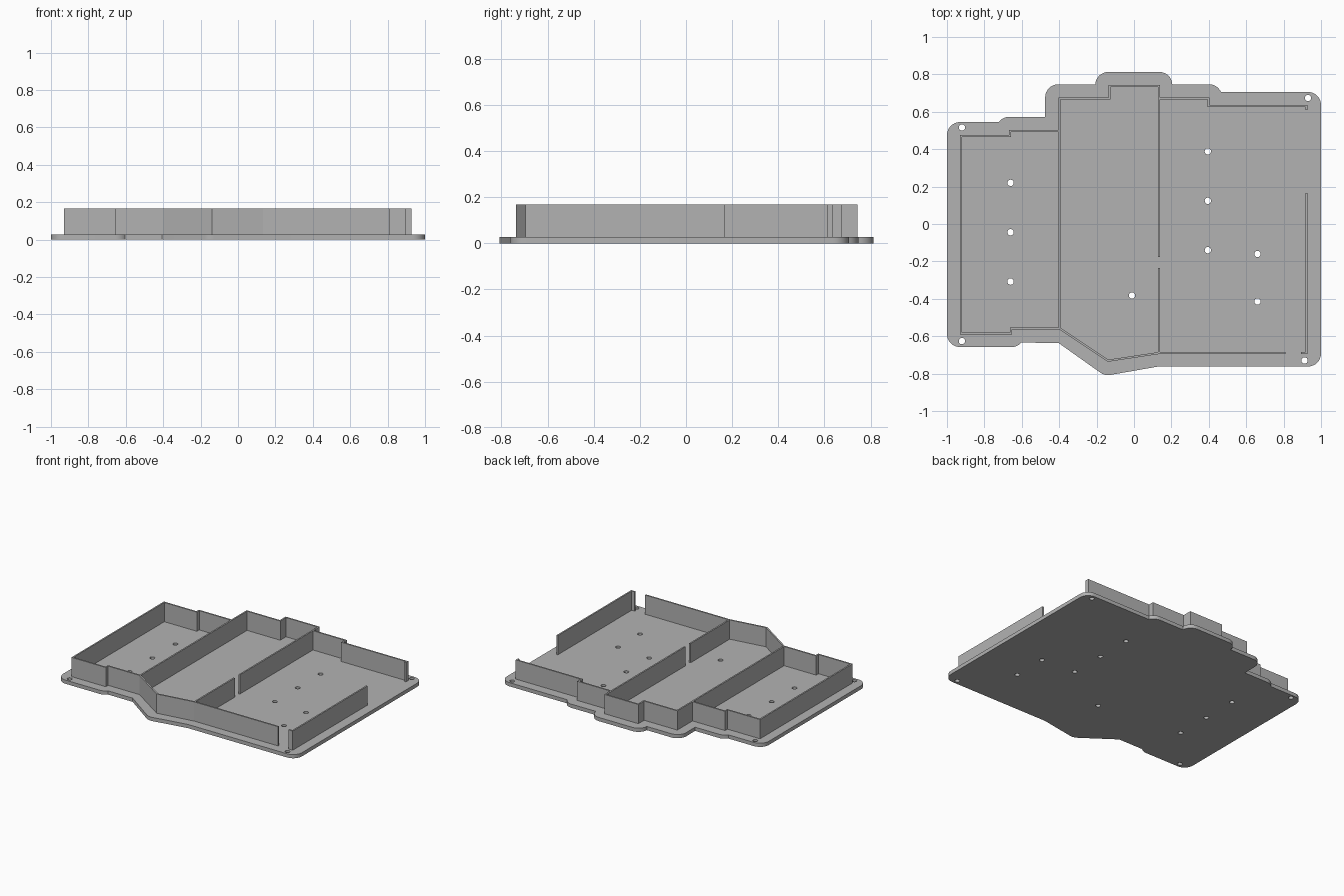
import bpy
from math import cos, sin, radians

cube = bpy.data.objects.get("Cube")
if cube:
    bpy.data.objects.remove(cube, do_unlink=True)

PLATE_TOP, WALL_TOP, MARGIN, THICK = 0.027, 0.167, 0.07, 0.011

grey = bpy.data.materials.new("plain_grey")
grey.use_nodes = True
grey.diffuse_color = (0.45, 0.45, 0.45, 1)
grey.node_tree.nodes["Principled BSDF"].inputs["Base Color"].default_value = (0.45, 0.45, 0.45, 1)


def arc(cx, cy, start, end, radius=MARGIN, steps=8):
    angles = [radians(start + (end - start) * i / steps) for i in range(steps + 1)]
    return [(cx + radius * cos(a), cy + radius * sin(a)) for a in angles]


def add_loop(curve, points):
    spline = curve.splines.new('POLY')
    spline.points.add(len(points) - 1)
    for p, (x, y) in zip(spline.points, points):
        p.co = (x, y, 0, 1)
    spline.use_cyclic_u = True


def wall(name, path):
    """Upright strip along a path, thickened evenly to both sides."""
    n = len(path)
    verts = [(x, y, z) for z in (PLATE_TOP - 0.004, WALL_TOP) for x, y in path]
    faces = [(i, i + 1, n + i + 1, n + i) for i in range(n - 1)]
    mesh = bpy.data.meshes.new(name)
    mesh.from_pydata(verts, [], faces)
    mesh.materials.append(grey)
    obj = bpy.data.objects.new(name, mesh)
    bpy.context.collection.objects.link(obj)
    solid = obj.modifiers.new("thickness", 'SOLIDIFY')
    solid.thickness = THICK
    solid.offset = 0
    solid.use_even_offset = True


# Base plate outline: rounded around the wall corners, stepped between them
outline = (
    arc(-0.93, 0.475, 180, 90) + arc(-0.667, 0.503, 143, 90)
    + [(-0.475, 0.573)] + arc(-0.405, 0.677, 180, 90)
    + arc(-0.137, 0.743, 177, 90) + arc(0.135, 0.743, 90, 3)
    + arc(0.401, 0.677, 90, 24.5) + arc(0.93, 0.636, 90, 0)
    + arc(0.93, -0.692, 0, -90) + [(0.13, -0.762)]
    + arc(-0.139, -0.738, -81, -124) + [(-0.405, -0.635)]
    + arc(-0.655, -0.588, -42, -90) + arc(-0.93, -0.588, -90, -180)
)

# Screw holes: four at the corners, the rest in rows inside the trays
holes = [(-0.92, 0.516), (0.93, 0.674), (-0.92, -0.626), (0.912, -0.73),
         (-0.011, -0.382), (0.66, -0.16), (0.66, -0.414)]
holes += [(-0.66, 0.22 - 0.264 * i) for i in range(3)]
holes += [(0.395, 0.388 - 0.264 * i) for i in range(3)]

curve = bpy.data.curves.new("base_plate", 'CURVE')
curve.dimensions = '2D'
curve.fill_mode = 'BOTH'
curve.extrude = PLATE_TOP / 2
add_loop(curve, outline)
for x, y in holes:
    add_loop(curve, arc(x, y, 0, 345, 0.017, 23))
curve.materials.append(grey)
plate = bpy.data.objects.new("base_plate", curve)
plate.location.z = PLATE_TOP / 2
bpy.context.collection.objects.link(plate)
bpy.ops.object.select_all(action='DESELECT')
plate.select_set(True)
bpy.context.view_layer.objects.active = plate
bpy.ops.object.convert(target='MESH')
bpy.ops.object.shade_smooth_by_angle(angle=radians(30))

# Walls of the three trays, with gaps left for cables
wall("left_tray_wall", [(-0.399, 0.497), (-0.662, 0.497), (-0.662, 0.47), (-0.925, 0.47),
                        (-0.925, -0.585), (-0.658, -0.585), (-0.658, -0.558), (-0.399, -0.558)])
wall("middle_tray_wall", [(0.133, -0.177), (0.133, 0.738), (-0.131, 0.738), (-0.131, 0.672),
                          (-0.399, 0.672), (-0.399, -0.558), (-0.139, -0.731),
                          (0.133, -0.69), (0.133, -0.235)])
wall("right_tray_back_wall", [(0.133, 0.671), (0.399, 0.671), (0.399, 0.631),
                              (0.923, 0.631), (0.923, 0.61)])
wall("right_tray_front_wall", [(0.133, -0.69), (0.81, -0.69)])
wall("right_tray_side_wall", [(0.893, -0.69), (0.923, -0.69), (0.923, 0.166)])
